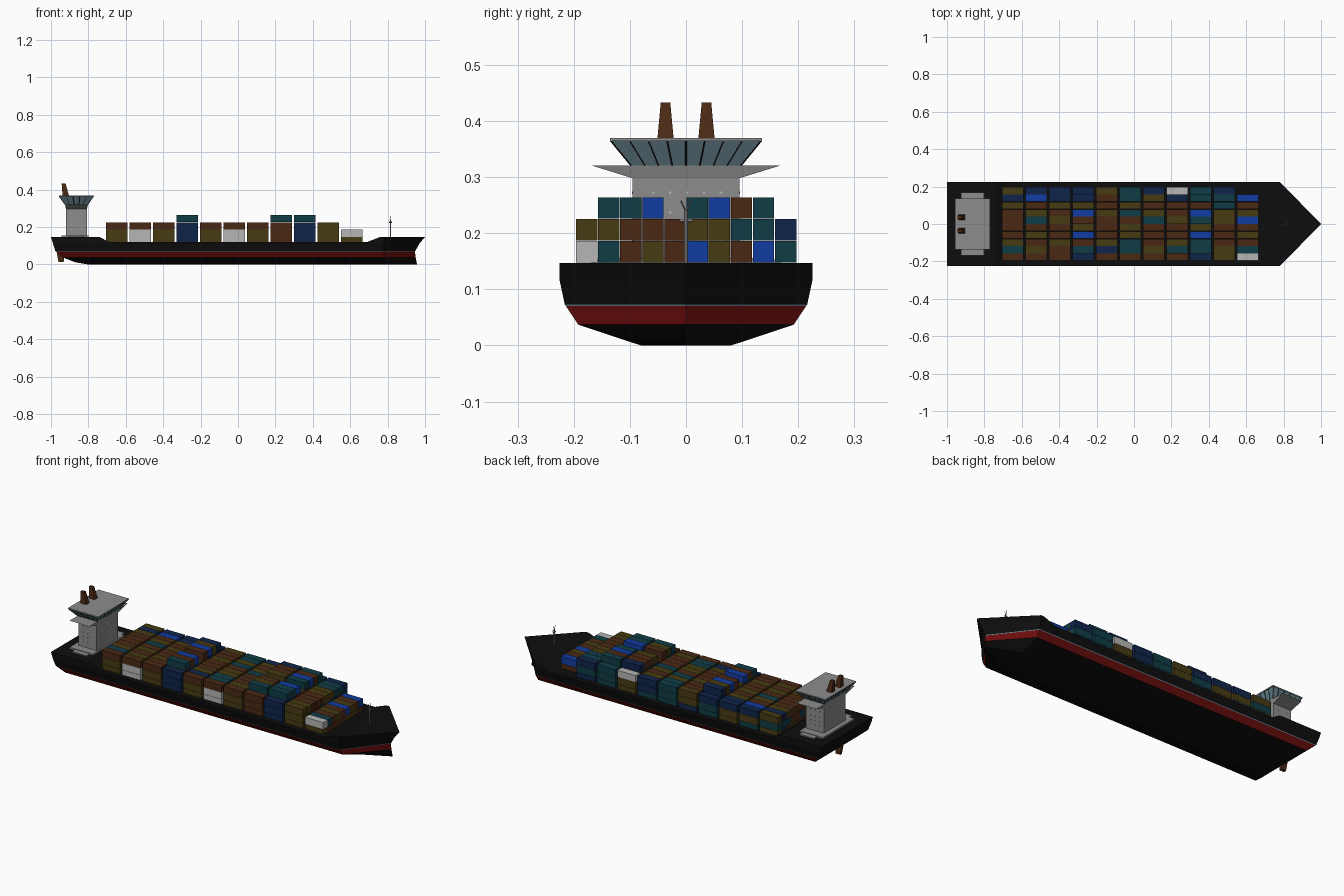
import bpy, bmesh, random
from mathutils import Vector

if "Cube" in bpy.data.objects:
    bpy.data.objects.remove(bpy.data.objects["Cube"])

random.seed(4)
COLORS = {
    "black": (.004, .004, .004), "red": (.15, .004, .004), "grey": (.27, .265, .265),
    "glass": (.16, .28, .33), "brown": (.07, .022, .007), "olive": (.062, .043, .006),
    "teal": (.005, .045, .062), "navy": (.005, .018, .07), "blue": (.006, .045, .36),
    "white": (.47, .47, .47)}
MATS = {}
for n, c in COLORS.items():
    MATS[n] = bpy.data.materials.new(n)
    MATS[n].diffuse_color = (*c, 1)


def make(name, bm, mats):
    bmesh.ops.recalc_face_normals(bm, faces=bm.faces)
    me = bpy.data.meshes.new(name)
    bm.to_mesh(me)
    bm.free()
    for m in mats:
        me.materials.append(MATS[m])
    ob = bpy.data.objects.new(name, me)
    bpy.context.collection.objects.link(ob)
    return ob


def add_prism(bm, z0, r0, z1, r1=None, mi=0):
    """Box or frustum between two rectangles (x0, x1, y0, y1)."""
    v = []
    for z, (a, b, c, d) in ((z0, r0), (z1, r1 or r0)):
        v += [bm.verts.new(p) for p in ((a, c, z), (b, c, z), (b, d, z), (a, d, z))]
    for f in ((3, 2, 1, 0), (4, 5, 6, 7), (0, 1, 5, 4), (1, 2, 6, 5), (2, 3, 7, 6), (3, 0, 4, 7)):
        bm.faces.new([v[i] for i in f]).material_index = mi


def prism(name, mat, z0, r0, z1, r1=None):
    bm = bmesh.new()
    add_prism(bm, z0, r0, z1, r1)
    return make(name, bm, [mat])


def add_beam(bm, a, b, r, sides=4):
    a, b = Vector(a), Vector(b)
    d = b - a
    res = bmesh.ops.create_cone(bm, cap_ends=True, segments=sides, radius1=r, radius2=r, depth=d.length)
    rot = d.to_track_quat('Z', 'Y')
    for v in res["verts"]:
        v.co = rot @ v.co + (a + b) / 2


# Hull: rings of (z, stern x, bow x, half width), lofted upward
LEVELS = [(0, -.80, .957, .08), (.012, -.87, .955, .117), (.037, -.935, .95, .192),
          (.070, -.974, .946, .214), (.073, -.977, .948, .216), (.115, -.99, .972, .225),
          (.147, -1, 1, .225)]
BANDS = [0, 0, 1, 2, 0, 0]
bm = bmesh.new()
rings = []
for i, (z, xs, xb, w) in enumerate(LEVELS):
    top = i == len(LEVELS) - 1
    side = [(x, w, .12 if top and abs(x) < .7 else z) for x in (xs, -.74, -.69, .69, .76, .78)]
    pts = side + [(xb, 0, z)] + [(x, -y, h) for x, y, h in reversed(side)]
    rings.append([bm.verts.new(p) for p in pts])
for lo, hi, mi in zip(rings, rings[1:], BANDS):
    for i in range(13):
        j = (i + 1) % 13
        bm.faces.new((lo[i], lo[j], hi[j], hi[i])).material_index = mi
for r in (rings[0], rings[-1]):
    for i in range(5):
        bm.faces.new((r[i], r[i + 1], r[11 - i], r[12 - i]))
    bm.faces.new((r[5], r[6], r[7]))
make("hull", bm, ["black", "red", "glass"])

# Rudder
prism("rudder", "brown", .013, (-.96, -.932, -.008, .008), .085, (-.973, -.925, -.008, .008))

# Containers: top colours, row 0 is the front (-y) side, columns run stern to bow
KEY = {"O": "olive", "B": "brown", "T": "teal", "N": "navy", "U": "blue", "W": "white"}
NAMES = list(KEY.values())
TOPS = ["BBBNBBBBNOW", "TOBTNTOTTOT", "OBOBOTBOTBB", "BOBUBOBBUBO", "BBBOBOBBOBB",
        "BTOBBBTOTOU", "BOBUOTOBUOO", "OBOOBOBBBTB", "NUNNBTONTTU", "ONNNOTNWTN "]
FRONT_LOWER = "OWONOWOBNOO"
L, PX, PY, H = .114, .1257, .0394, .039
bm = bmesh.new()
for row, line in enumerate(TOPS):
    for col, key in enumerate(line):
        if key == " ":
            continue
        tiers = 3 if col == 10 else 4
        tiers = tiers - 1 if col == 10 else 3
        if col in (3, 7, 8) and row in (1, 2, 3, 5, 6, 7, 8):
            tiers = 4
        x, y = -.706 + col * PX, (row - 5) * PY + .001
        for t in range(tiers):
            k = key
            if t < tiers - 1:
                k = random.choice("OBBTN")
                if row == 0:
                    k = FRONT_LOWER[col]
                elif row == 9:
                    k = random.choice("TTNO")
            z = .109 + t * H
            add_prism(bm, z, (x, x + L, y, y + PY - .0015), z + H - .001,
                      mi=NAMES.index(KEY[k]))
make("containers", bm, NAMES)

# Accommodation tower with deck base and bridge wings
TOWER = (-.92, -.808, -.095, .095)
prism("tower_base", "grey", .146, (-.945, -.80, -.14, .14), .156)
prism("tower_base_sides", "grey", .146, (-.91, -.82, -.168, .168), .153)
prism("tower", "grey", .15, TOWER, .30)
prism("bridge_wings", "grey", .298, TOWER, .321, (-.925, -.802, -.169, .169))

# Bridge windows, mullions and roof
LOW, HIGH = (-.925, -.802, -.098, .098), (-.957, -.772, -.134, .134)
prism("bridge_glass", "glass", .321, LOW, .365, HIGH)
prism("bridge_roof", "grey", .364, (-.958, -.77, -.135, .135), .37)
bm = bmesh.new()


def lerp(a, b, t):
    return a + (b - a) * t


for i in range(9):
    t = i / 8
    for k in (0, 1):
        add_beam(bm, (LOW[k], lerp(LOW[2], LOW[3], t), .321),
                 (HIGH[k], lerp(HIGH[2], HIGH[3], t), .365), .0016)
for i in range(1, 5):
    t = i / 5
    for k in (2, 3):
        add_beam(bm, (lerp(LOW[0], LOW[1], t), LOW[k], .321),
                 (lerp(HIGH[0], HIGH[1], t), HIGH[k], .365), .0016)
make("bridge_mullions", bm, ["black"])

# Small cabin windows on the tower
bm = bmesh.new()
for z in (.185, .21, .235, .27):
    for i in range(5):
        y = -.06 + i * .03
        add_prism(bm, z, (-.809, -.807, y, y + .004), z + .004)
    for i in range(3):
        x = -.895 + i * .028
        for s in (-1, 1):
            add_prism(bm, z, (x, x + .004, s * .095 - .001, s * .095 + .001), z + .004)
make("cabin_windows", bm, ["white"])

# Twin funnels leaning aft
for s, n in ((-1, "front"), (1, "back")):
    y = s * .0365
    prism("funnel_" + n, "brown", .368, (-.938, -.904, y - .0145, y + .0145),
          .433, (-.943, -.922, y - .0085, y + .0085))

# Bow mast with crossbar and forked top
bm = bmesh.new()
add_beam(bm, (.815, 0, .145), (.815, 0, .24), .0035, 8)
add_beam(bm, (.815, -.012, .222), (.815, .012, .222), .003)
add_beam(bm, (.806, 0, .226), (.824, 0, .226), .003)
for s in (-1, 1):
    add_beam(bm, (.815, 0, .238), (.815, s * .009, .258), .0015)
make("bow_mast", bm, ["grey"])

for m in bpy.data.materials:
    if m.users and not m.is_grease_pencil:
        m.use_nodes = True
        m.node_tree.nodes["Principled BSDF"].inputs["Base Color"].default_value = m.diffuse_color
